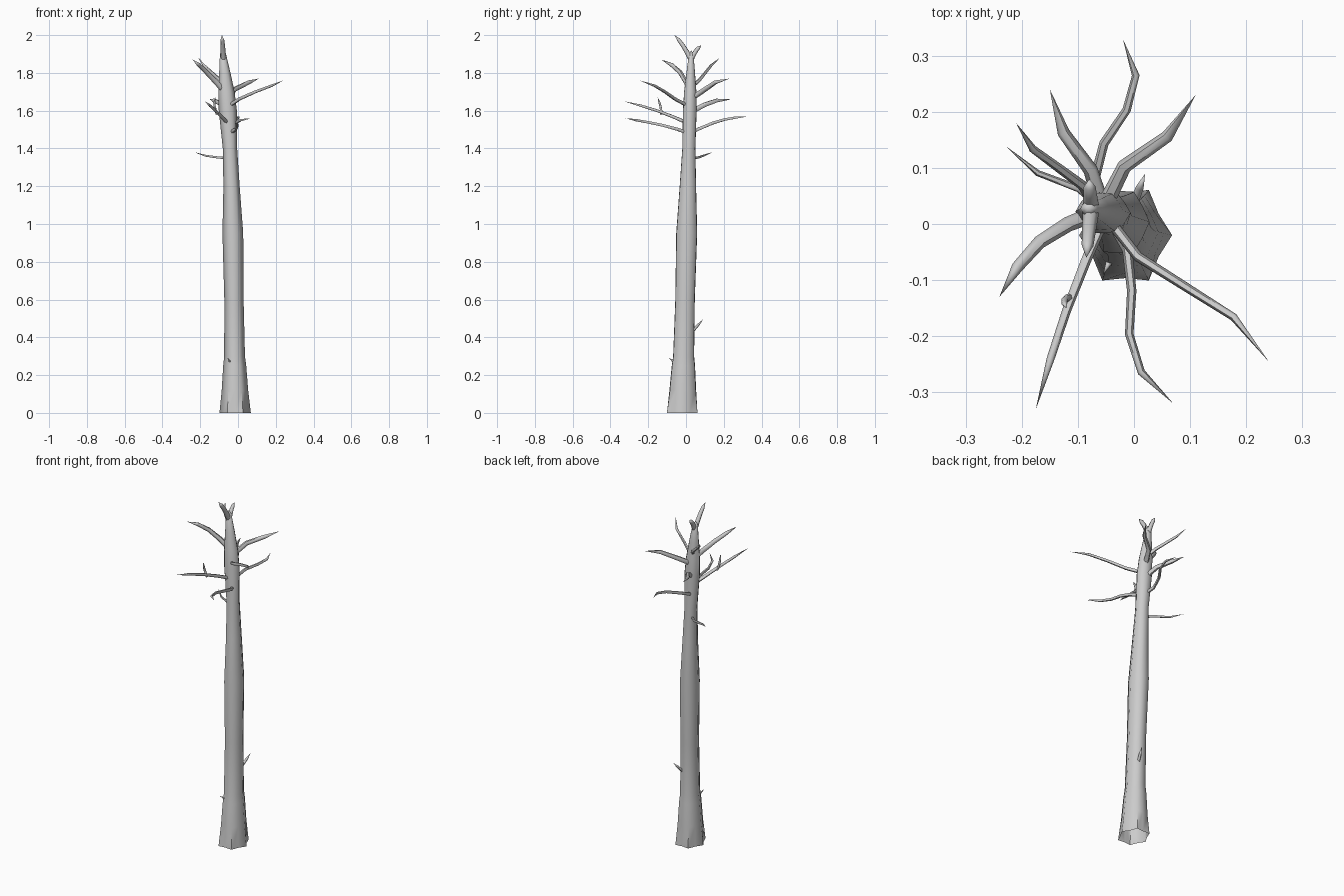
import bpy, bmesh
from math import sin, cos, pi, tau, radians
from mathutils import Vector

cube = bpy.data.objects.get("Cube")
if cube:
    bpy.data.objects.remove(cube, do_unlink=True)

UP = Vector((0, 0, 1))
THIN, NORMAL, THICK = .006, .008, .012

grey = bpy.data.materials.new("dead wood grey")
grey.use_nodes = True
colour = (.6, .6, .6, 1)
grey.diffuse_color = colour
grey.node_tree.nodes["Principled BSDF"].inputs["Base Color"].default_value = colour


def skin(name, rings, tip):
    """Join rings of points into an open-bottomed tube that closes at a tip."""
    bm = bmesh.new()
    loops = [[bm.verts.new(point) for point in ring] for ring in rings]
    end = bm.verts.new(tip)
    sides = len(loops[0])
    for i in range(sides):
        j = (i + 1) % sides
        for low, high in zip(loops, loops[1:]):
            bm.faces.new((low[i], low[j], high[j], high[i]))
        bm.faces.new((loops[-1][i], loops[-1][j], end))
    bmesh.ops.recalc_face_normals(bm, faces=bm.faces)
    mesh = bpy.data.meshes.new(name)
    bm.to_mesh(mesh)
    bm.free()
    mesh.materials.append(grey)
    obj = bpy.data.objects.new(name, mesh)
    bpy.context.collection.objects.link(obj)
    bpy.ops.object.select_all(action="DESELECT")
    obj.select_set(True)
    bpy.context.view_layer.objects.active = obj
    bpy.ops.object.shade_smooth_by_angle(angle=radians(60))


def trunk_centre(height):
    """The trunk leans gently at first and bends more strongly near the crown."""
    return Vector((-.015 - .01 * height - .0035 * height ** 4,
                   -.02 + .025 * height, height))


def trunk_ring(height, radius, sides=12):
    """Six soft ridges; the valleys deepen at the root, the crown is flattened."""
    valley = .82 if height < .1 else .9
    depth = .75 if height > 1.5 else .9 if height > 1.3 else 1
    ring = []
    for i in range(sides):
        angle = tau * i / sides
        reach = radius * (valley if i % 2 else 1)
        offset = Vector((cos(angle), depth * sin(angle) / cos(pi / 6) ** .8, 0))
        ring.append(trunk_centre(height) + reach * offset)
    return ring


def limb(name, start, tip, radius=NORMAL, joints=4, bow=0, kink=0, arch=0, sides=6):
    """Crooked tapering limb: bow swings it sideways, kink bends it in an S,
    arch lifts its middle. It ends in a point."""
    start, tip = Vector(start), Vector(tip)
    aside = (tip - start).cross(UP).normalized()
    points = []
    for k in range(joints + 1):
        t = k / joints
        swing = bow * sin(pi * t) + kink * sin(tau * t)
        points.append(start.lerp(tip, t) + swing * aside + arch * sin(pi * t) * UP)
    rings = []
    for k, point in enumerate(points[:-1]):
        along = points[k + 1] - points[max(k - 1, 0)]
        across = along.cross(UP).normalized()
        over = across.cross(along).normalized()
        size = radius * (1.25 - k / joints / 2)
        rings.append([point + size * (across * cos(tau * i / sides) + over * sin(tau * i / sides))
                      for i in range(sides)])
    skin(name, rings, tip)


def branch(name, height, tip, **shape):
    """Limb growing out of the middle of the trunk at a given height."""
    limb(name, trunk_centre(height), tip, **shape)


# Trunk: root flare, slight waist, long shaft, swollen crown, narrow top
girth = [(0, .083), (.12, .07), (.25, .061), (.3, .055), (.6, .051), (.95, .055),
         (1.2, .043), (1.4, .038), (1.6, .048), (1.7, .043), (1.8, .03), (1.9, .016)]
skin("trunk", [trunk_ring(height, radius) for height, radius in girth], trunk_centre(1.92))

# Forked crown
branch("crown_fork_front", 1.87, (-.085, -.06, 2), radius=THICK, arch=.01)
branch("crown_fork_back", 1.87, (-.08, .08, 1.945), radius=THICK, arch=.01)

# Upper limbs, from the lowest up
branch("branch_low_right", 1.35, (-.23, .14, 1.38), radius=THIN, joints=3, kink=.01, arch=-.01)
branch("branch_front", 1.48, (.07, -.32, 1.56), joints=5, bow=.02, kink=-.025, arch=.01)
branch("branch_back", 1.48, (-.02, .33, 1.57), joints=5, kink=-.03, arch=.02)
branch("branch_front_right", 1.53, (-.175, -.33, 1.65), bow=.008, arch=.01)
limb("front_right_twig", (-.11, -.13, 1.58), (-.12, -.15, 1.67), radius=THIN, bow=.01)
branch("branch_back_thick", 1.59, (-.15, .24, 1.66), radius=THICK, joints=3, kink=.01, arch=.02)
branch("branch_front_left", 1.62, (.24, -.245, 1.76), kink=.017, arch=.01)
branch("branch_back_left", 1.66, (.11, .23, 1.77), radius=THICK, joints=3, bow=-.007, kink=-.015, arch=.02)
branch("branch_right", 1.69, (-.24, -.13, 1.87), radius=THICK, bow=.028, arch=.025)
branch("branch_back_right", 1.72, (-.21, .18, 1.88), kink=.01)

# Broken stubs low on the trunk
branch("stub_back", .38, (.02, .09, .495))
branch("stub_front", .23, (-.055, -.09, .29), radius=THIN)
